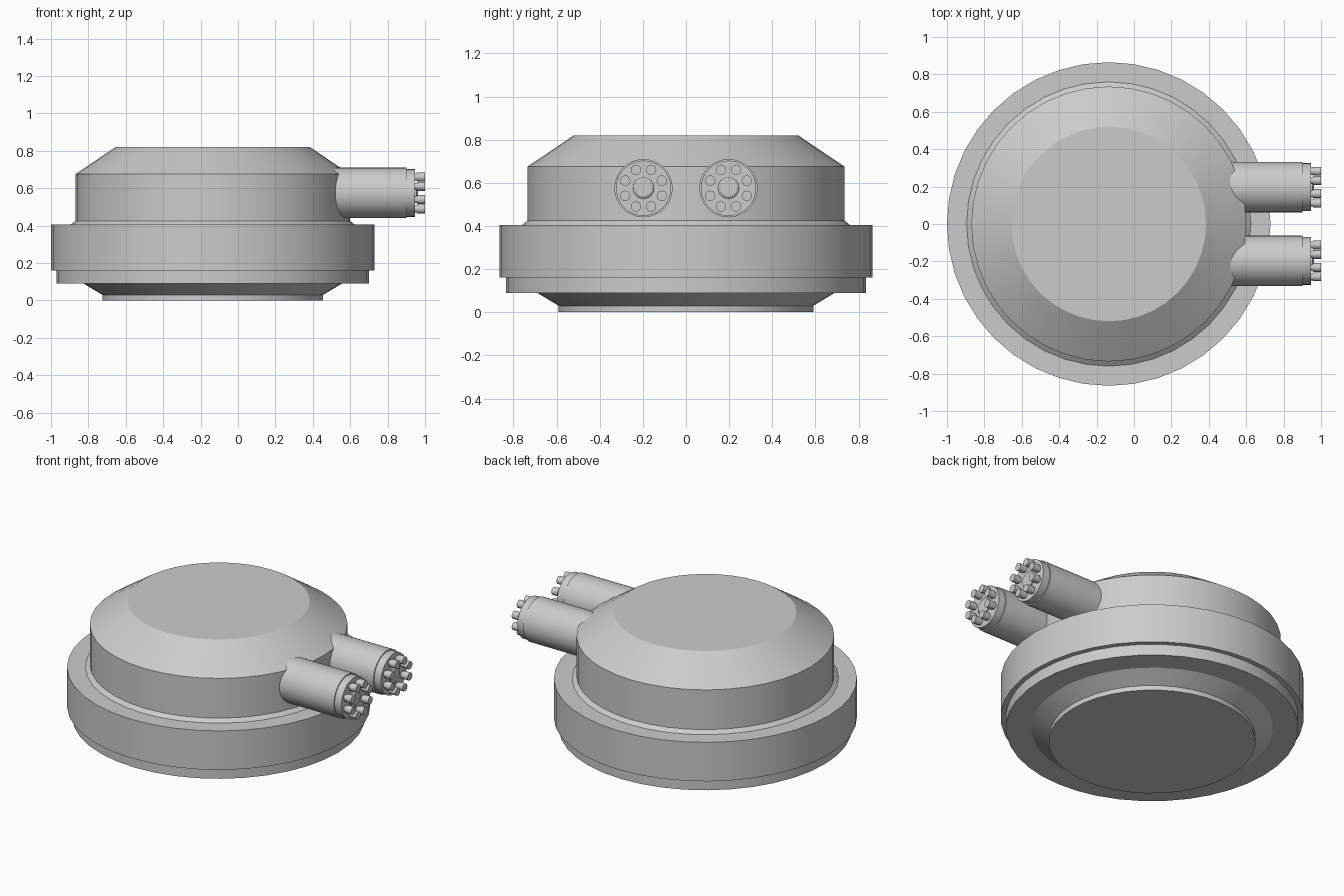
import bpy
from math import cos, sin, pi, radians
from mathutils import Matrix

cube = bpy.data.objects.get("Cube")
if cube:
    bpy.data.objects.remove(cube, do_unlink=True)

grey = bpy.data.materials.new("plain_grey")
grey.use_nodes = True
COLOUR = (0.6, 0.6, 0.6, 1)
grey.diffuse_color = COLOUR
grey.node_tree.nodes["Principled BSDF"].inputs["Base Color"].default_value = COLOUR


def lathe(name, profile, sides, place):
    """Closed solid turned around local z from (radius, height) pairs."""
    verts = [(r * cos(2 * pi * i / sides), r * sin(2 * pi * i / sides), h)
             for r, h in profile for i in range(sides)]
    faces = [tuple(reversed(range(sides)))]
    for k in range(len(profile) - 1):
        a, b = k * sides, (k + 1) * sides
        for i in range(sides):
            j = (i + 1) % sides
            faces.append((a + i, a + j, b + j, b + i))
    faces.append(tuple(range(len(verts) - sides, len(verts))))
    mesh = bpy.data.meshes.new(name)
    mesh.from_pydata(verts, [], faces)
    mesh.materials.append(grey)
    obj = bpy.data.objects.new(name, mesh)
    bpy.context.collection.objects.link(obj)
    obj.matrix_world = place
    bpy.ops.object.select_all(action='DESELECT')
    obj.select_set(True)
    bpy.context.view_layer.objects.active = obj
    bpy.ops.object.shade_smooth_by_angle(angle=radians(25))
    return obj


# Round turret: foot, lower band, wide collar, drum and sloped roof
lathe("turret_body", [
    (0.59, 0), (0.59, 0.03), (0.69, 0.09), (0.835, 0.09), (0.835, 0.16),
    (0.865, 0.16), (0.865, 0.405), (0.76, 0.405), (0.735, 0.425),
    (0.735, 0.675), (0.52, 0.82)], 40, Matrix.Translation((-0.135, 0, 0)))

# Twin barrels pointing along +x, each with a ring of muzzles
AIM = Matrix.Rotation(pi / 2, 4, 'Y')
for side, y in (("left", 0.197), ("right", -0.197)):
    def at(dy=0, dz=0):
        return Matrix.Translation((0, y + dy, 0.575 + dz)) @ AIM

    lathe(side + "_barrel", [(0.135, 0.4), (0.135, 0.9), (0.128, 0.9),
                             (0.128, 0.947)], 32, at())
    lathe(side + "_hub", [(0.05, 0.94), (0.05, 0.955), (0.04, 0.962)], 24, at())
    for n in range(8):
        a = pi / 8 + n * pi / 4
        lathe(f"{side}_muzzle_{n + 1}",
              [(0.019, 0.94), (0.019, 0.957), (0.024, 0.957), (0.024, 1.0)],
              16, at(0.092 * cos(a), 0.092 * sin(a)))
